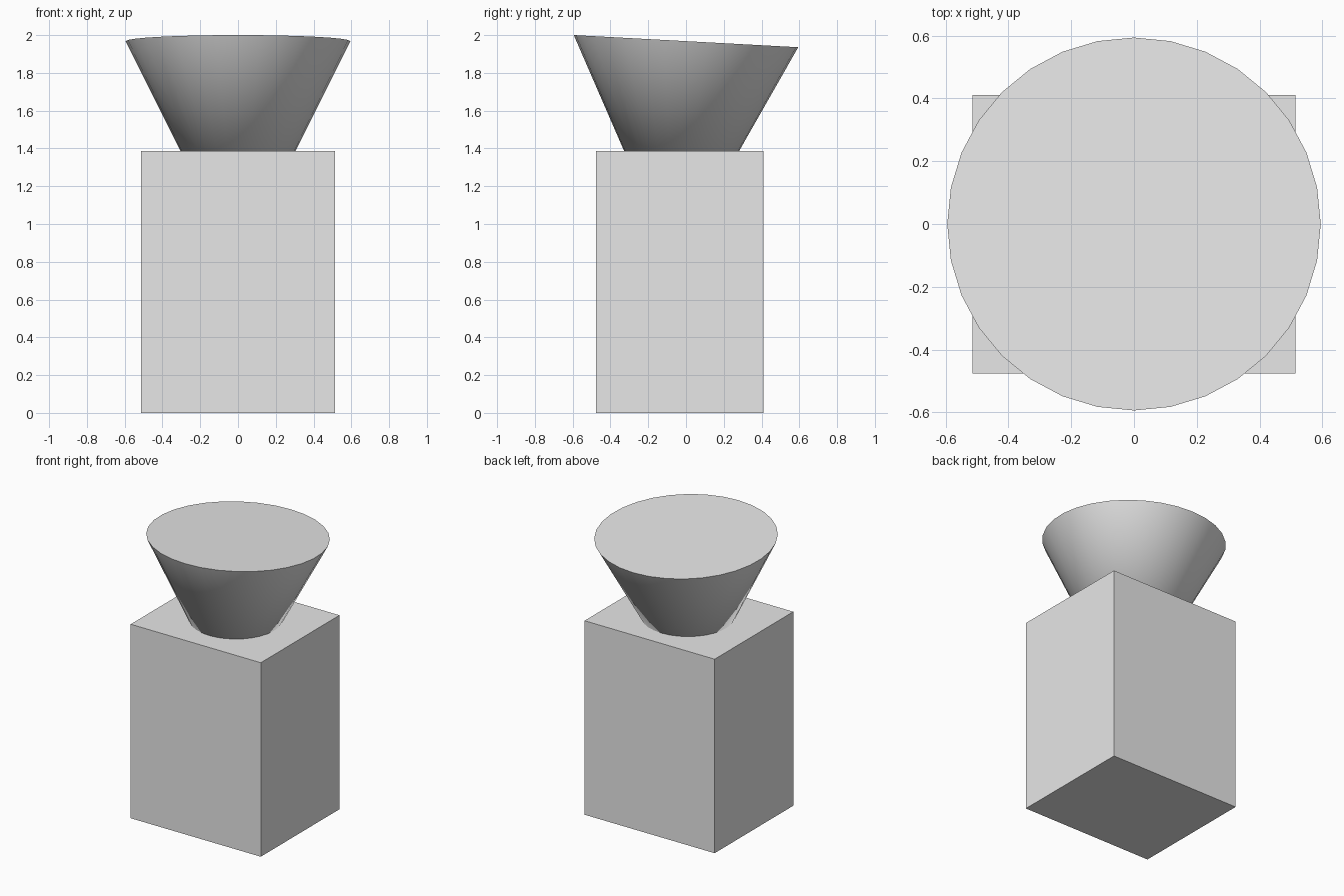
import bpy, math
from mathutils import Matrix, Vector

old = bpy.data.objects.get("Cube")
if old:
    bpy.data.objects.remove(old, do_unlink=True)

# One plain grey for everything
grey = bpy.data.materials.new("light_grey")
grey.use_nodes = True
colour = (0.8, 0.8, 0.8, 1.0)
grey.diffuse_color = colour
grey.node_tree.nodes["Principled BSDF"].inputs["Base Color"].default_value = colour


def finish(name):
    obj = bpy.context.object
    obj.name = name
    obj.data.materials.append(grey)
    return obj


# Rectangular block
bpy.ops.mesh.primitive_cube_add(size=1, location=(0, -0.033, 0.693))
block = finish("block")
block.scale = (1.028, 0.888, 1.386)

# Inverted cone, tilted slightly backward, its tip sunk in the block
radius, tilt = 0.595, math.radians(3.1)
rim_centre = Vector((0, 0, 1.968))
axis = Vector((0, math.sin(tilt), math.cos(tilt)))
bpy.ops.mesh.primitive_cone_add(vertices=32, radius1=0, radius2=radius, depth=2 * radius,
                                location=rim_centre - axis * radius,
                                rotation=(-tilt, 0, 0))
cone = finish("inverted_cone")
bpy.ops.object.shade_smooth_by_angle(angle=math.radians(30))
